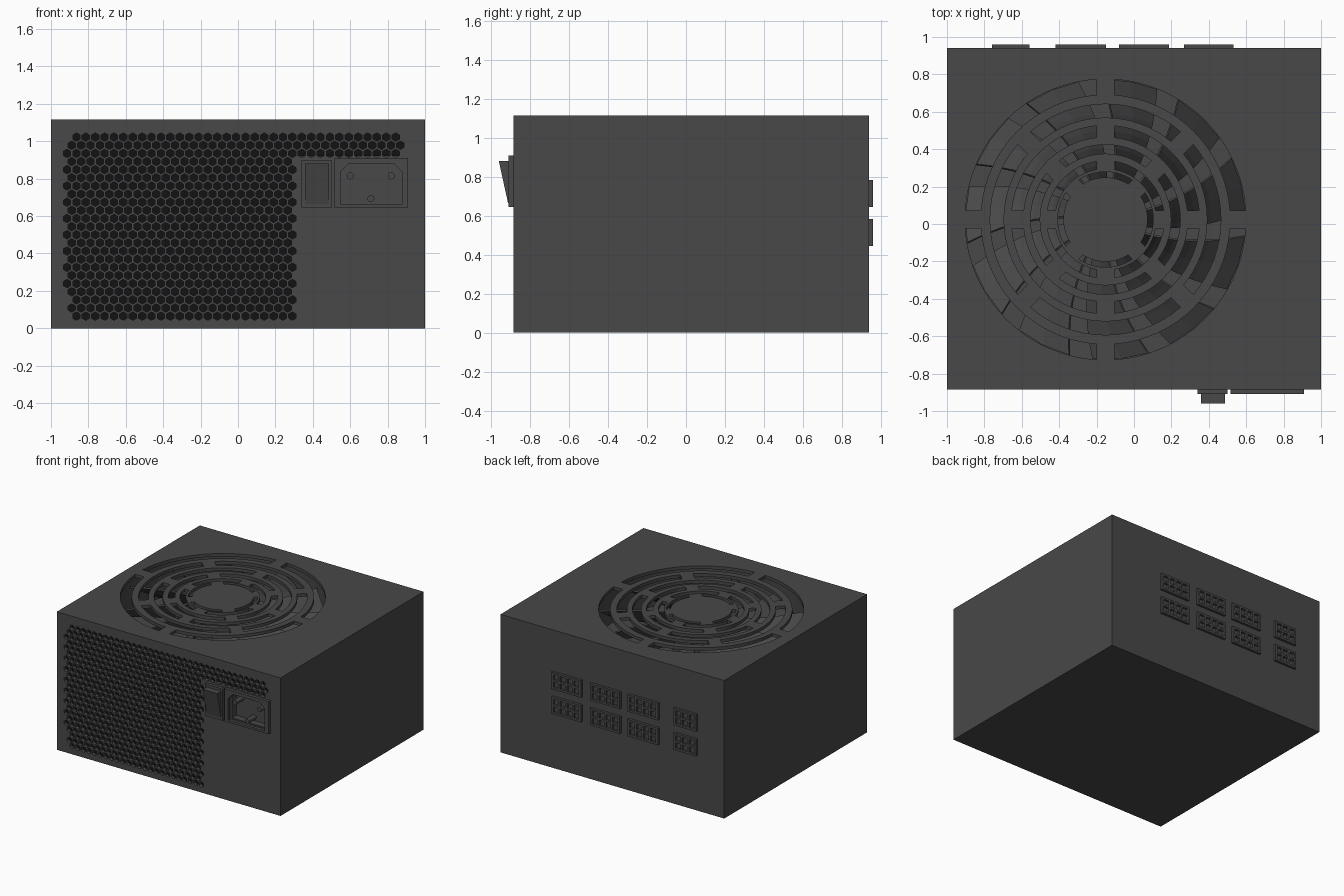
import bpy, bmesh
from math import pi, sin, cos, asin
from mathutils import Vector

if "Cube" in bpy.data.objects:
    bpy.data.objects.remove(bpy.data.objects["Cube"], do_unlink=True)


def material(name, value):
    m = bpy.data.materials.new(name)
    m.use_nodes = True
    col = (value, value, value, 1)
    m.diffuse_color = col
    m.node_tree.nodes["Principled BSDF"].inputs["Base Color"].default_value = col
    return m


GREY = material("charcoal", 0.065)
BLACK = material("grille_black", 0.006)

FRONT, BACK, TOP = -0.885, 0.94, 1.115
WALL = 0.025


# ---- helpers ----
def prism(bm, pts, axis, a, b):
    """Extrude a 2D outline along y (points are x, z) or z (points are x, y)."""
    def place(p, t):
        return (p[0], t, p[1]) if axis == "y" else (p[0], p[1], t)
    lo = [bm.verts.new(place(p, a)) for p in pts]
    hi = [bm.verts.new(place(p, b)) for p in pts]
    bm.faces.new(lo)
    bm.faces.new(hi[::-1])
    n = len(pts)
    for i in range(n):
        j = (i + 1) % n
        bm.faces.new((lo[j], lo[i], hi[i], hi[j]))


def box(bm, x0, x1, y0, y1, z0, z1):
    prism(bm, [(x0, y0), (x1, y0), (x1, y1), (x0, y1)], "z", z0, z1)


def polygon(cx, cy, r, n, start=0.0):
    return [(cx + r * cos(start + 2 * pi * i / n), cy + r * sin(start + 2 * pi * i / n))
            for i in range(n)]


def ring_sectors(bm, c, r0, r1, z0, z1, gap, start, steps=16):
    """Four ring segments separated by straight bridges of width gap."""
    for q in range(4):
        pts = []
        for r, order in ((r1, range(steps + 1)), (r0, range(steps, -1, -1))):
            off = asin(gap / 2 / r)
            for i in order:
                a = start + q * pi / 2 + off + (pi / 2 - 2 * off) * i / steps
                pts.append((c[0] + r * cos(a), c[1] + r * sin(a)))
        prism(bm, pts, "z", z0, z1)


def finish(name, bm, mat=GREY):
    bmesh.ops.recalc_face_normals(bm, faces=bm.faces)
    me = bpy.data.meshes.new(name)
    bm.to_mesh(me)
    bm.free()
    me.materials.append(mat)
    ob = bpy.data.objects.new(name, me)
    bpy.context.scene.collection.objects.link(ob)
    return ob


def cut(target, bm):
    cutter = finish("cutter", bm)
    cutter.hide_render = True
    mod = target.modifiers.new("cut", "BOOLEAN")
    mod.operation = "DIFFERENCE"
    mod.solver = "MANIFOLD"
    mod.object = cutter
    bpy.context.view_layer.objects.active = target
    bpy.ops.object.modifier_apply(modifier=mod.name)
    bpy.data.objects.remove(cutter, do_unlink=True)


# ---- case: hollow box ----
bm = bmesh.new()
box(bm, -1, 1, FRONT, BACK, 0, TOP)
case = finish("case", bm)
bm = bmesh.new()
box(bm, -1 + WALL, 1 - WALL, FRONT + WALL, BACK - WALL, WALL, TOP - WALL)
cut(case, bm)

# ---- honeycomb vent and inlet opening in the front ----
PITCH, ROW = 0.0502, 0.0435
bm = bmesh.new()
for row in range(23):
    z = 1.022 - row * ROW
    limit = 0.885 if row < 3 else 0.295
    for k in range(37):
        x = -0.914 + (k + 0.5 * (row % 2)) * PITCH
        if x > limit or (k == 0 and row in (0, 20, 22)):
            continue
        prism(bm, polygon(x, z, 0.0225, 6, pi / 6), "y", FRONT - 0.02, FRONT + WALL + 0.01)
box(bm, 0.53, 0.895, FRONT - 0.02, FRONT + WALL + 0.01, 0.655, 0.9)
cut(case, bm)

# ---- concentric slots in the top ----
FAN = (-0.1525, 0.024)
SLOTS = [(0.668, 0.751), (0.545, 0.617), (0.441, 0.503),
         (0.352, 0.4), (0.272, 0.314), (0.225, 0.255)]
bm = bmesh.new()
for i, (r0, r1) in enumerate(SLOTS):
    ring_sectors(bm, FAN, r0, r1, TOP - WALL - 0.01, TOP + 0.02, 0.095, (i % 2) * pi / 4)
cut(case, bm)

# ---- dark backing behind the vent ----
bm = bmesh.new()
y = FRONT + WALL + 0.002
box(bm, -0.95, 0.315, y, y + 0.008, 0.035, 1.06)
box(bm, 0.315, 0.93, y, y + 0.008, 0.92, 1.06)
finish("vent_backing", bm, BLACK)

# ---- fan: housing, hub and pitched blades ----
bm = bmesh.new()
prism(bm, polygon(*FAN, 0.79, 64), "z", 0.8, 0.82)
ring_sectors(bm, FAN, 0.765, 0.79, 0.82, TOP - WALL, 0, 0)
finish("fan_housing", bm)

bm = bmesh.new()
prism(bm, polygon(*FAN, 0.22, 48), "z", 0.82, 1.07)
finish("fan_hub", bm)

bm = bmesh.new()
BLADES = 11
for b in range(BLADES):
    grid = []
    for i in range(7):
        r = 0.2 + 0.55 * i / 6
        mid = 2 * pi * b / BLADES + 0.25 * i / 6
        half = 0.2
        grid.append([bm.verts.new((FAN[0] + r * cos(mid + s * half),
                                   FAN[1] + r * sin(mid + s * half),
                                   0.96 + s * 0.09)) for s in (-1, 0, 1)])
    for lower, upper in zip(grid, grid[1:]):
        for j in range(2):
            bm.faces.new((lower[j], upper[j], upper[j + 1], lower[j + 1]))
blades = finish("fan_blades", bm)
thick = blades.modifiers.new("thickness", "SOLIDIFY")
thick.thickness = 0.012

# ---- power switch ----
bm = bmesh.new()
box(bm, 0.34, 0.5, -0.91, FRONT + 0.01, 0.645, 0.9)
finish("switch_frame", bm)
bm = bmesh.new()
box(bm, 0.358, 0.487, -0.96, -0.9, 0.665, 0.88)
for v in bm.verts:
    if v.co.y < -0.95 and v.co.z < 0.7:
        v.co.y = -0.913
finish("switch_rocker", bm)

# ---- power inlet with recess and pins ----
bm = bmesh.new()
box(bm, 0.515, 0.91, -0.91, FRONT, 0.645, 0.91)
box_body = finish("inlet_socket", bm)
outline = [(0.55, 0.663), (0.876, 0.663), (0.876, 0.838),
           (0.832, 0.882), (0.594, 0.882), (0.55, 0.838)]
bm = bmesh.new()
prism(bm, outline, "y", -0.95, -0.8)
cut(box_body, bm)

bm = bmesh.new()
box(bm, 0.52, 0.905, FRONT + WALL, -0.79, 0.65, 0.905)
inner = finish("inlet_well", bm)
bm = bmesh.new()
prism(bm, outline, "y", -0.95, -0.805)
cut(inner, bm)

bm = bmesh.new()
for x, z in ((0.6, 0.815), (0.82, 0.815), (0.71, 0.693)):
    prism(bm, polygon(x, z, 0.019, 16), "y", -0.9, -0.8)
finish("inlet_pins", bm)

# ---- modular sockets on the back ----
GROUPS = [(-0.76, -0.56, 3), (-0.42, -0.15, 4), (-0.08, 0.187, 4), (0.268, 0.533, 4)]
for row, z0 in enumerate((0.445, 0.645)):
    for g, (x0, x1, cols) in enumerate(GROUPS):
        bm = bmesh.new()
        box(bm, x0, x1, BACK - 0.005, 0.96, z0, z0 + 0.137)
        socket = finish(f"back_socket_{row + 1}_{g + 1}", bm)
        bm = bmesh.new()
        step = (x1 - x0 - 0.02) / cols
        for c in range(cols):
            for r in range(2):
                cx = x0 + 0.01 + (c + 0.5) * step
                cz = z0 + 0.0685 + (r - 0.5) * 0.06
                box(bm, cx - 0.022, cx + 0.022, BACK + 0.002, 0.98, cz - 0.022, cz + 0.022)
        cut(socket, bm)
